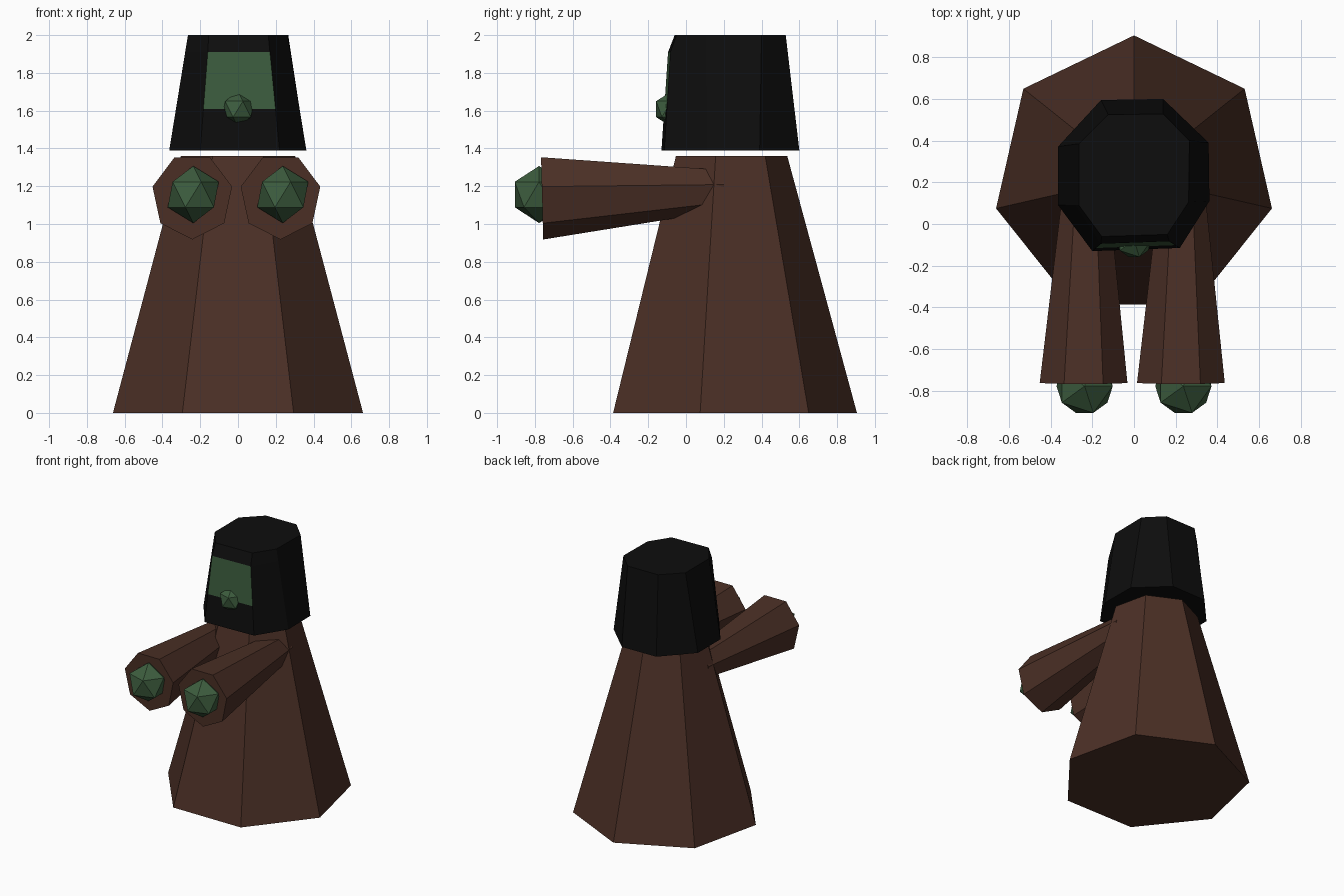
import bpy, bmesh, math
from mathutils import Vector

cube = bpy.data.objects.get("Cube")
if cube:
    bpy.data.objects.remove(cube, do_unlink=True)


def material(name, color):
    mat = bpy.data.materials.new(name)
    mat.use_nodes = True
    mat.diffuse_color = (*color, 1)
    bsdf = next(n for n in mat.node_tree.nodes if n.type == 'BSDF_PRINCIPLED')
    bsdf.inputs["Base Color"].default_value = (*color, 1)
    return mat


brown = material("robe brown", (0.071, 0.029, 0.019))
green = material("skin green", (0.046, 0.108, 0.048))
black = material("hood black", (0.004, 0.004, 0.004))


def finish(name, bm, *mats):
    bmesh.ops.recalc_face_normals(bm, faces=bm.faces[:])
    mesh = bpy.data.meshes.new(name)
    bm.to_mesh(mesh)
    bm.free()
    for mat in mats:
        mesh.materials.append(mat)
    obj = bpy.data.objects.new(name, mesh)
    bpy.context.collection.objects.link(obj)
    return obj


def loft(rings):
    """Closed solid through matching rings of points; returns it with its side bands."""
    bm = bmesh.new()
    loops = [[bm.verts.new(p) for p in ring] for ring in rings]
    bands = []
    for a, b in zip(loops, loops[1:]):
        n = len(a)
        bands.append([bm.faces.new((a[i], a[(i + 1) % n], b[(i + 1) % n], b[i]))
                      for i in range(n)])
    bm.faces.new(loops[0][::-1])
    bm.faces.new(loops[-1])
    return bm, bands


def heptagon(center, u, v, start):
    """Seven points around a centre, spanned by axes u and v."""
    turns = [math.radians(start) + math.tau * i / 7 for i in range(7)]
    return [Vector(center) + Vector(u) * math.cos(t) + Vector(v) * math.sin(t)
            for t in turns]


# Robe: seven-sided tapered body with a corner at the back
robe = [heptagon((0, 0.226, z), (r, 0, 0), (0, r, 0), 90)
        for z, r in ((0, 0.679), (1.36, 0.31))]
finish("robe", loft(robe)[0], brown)

# Sleeves: seven-sided tapers, widening forward, with a corner at the bottom
for side, x_cuff, x_shoulder in (("right", -0.242, -0.232), ("left", 0.225, 0.231)):
    cuff = heptagon((x_cuff, -0.762, 1.147), (0.216, 0, 0), (0, -0.006, 0.229), -90)
    shoulder = heptagon((x_shoulder, 0.2, 1.184), (0.108, 0, 0), (0, 0, 0.112), -90)
    finish(side + "_sleeve", loft([cuff, shoulder])[0], brown)


# Hands and nose: plain twenty-sided balls
def ball(name, center, radius):
    bm = bmesh.new()
    bmesh.ops.create_icosphere(bm, subdivisions=1, radius=radius)
    bmesh.ops.translate(bm, verts=bm.verts, vec=center)
    finish(name, bm, green)


ball("right_hand", (-0.237, -0.778, 1.156), 0.151)
ball("left_hand", (0.237, -0.778, 1.156), 0.151)
ball("nose", (0, -0.078, 1.608), 0.094)

# Hood: uneven eight-sided taper; the first two corners frame the face
z_low, z_chin, z_brow, z_top = 1.39, 1.61, 1.91, 2.0
rim = [(-0.2, -0.13), (0.22, -0.115), (0.362, 0.11), (0.358, 0.39),
       (0.14, 0.6), (-0.158, 0.595), (-0.364, 0.372), (-0.364, 0.09)]
crown = [(-0.155, -0.06), (0.16, -0.05), (0.262, 0.105), (0.266, 0.4),
         (0.14, 0.528), (-0.124, 0.525), (-0.265, 0.385), (-0.265, 0.09)]
brow = [(-0.16, -0.095), (0.169, -0.083)]


def hood_ring(z):
    t = (z - z_low) / (z_top - z_low)
    ring = [Vector(a).lerp(Vector(b), t) for a, b in zip(rim, crown)]
    if z <= z_brow:
        t = (z - z_low) / (z_brow - z_low)
        ring[:2] = [Vector(a).lerp(Vector(b), t) for a, b in zip(rim, brow)]
    return [(p.x, p.y, z) for p in ring]


hood, bands = loft([hood_ring(z) for z in (z_low, z_chin, z_brow, z_top)])
bands[1][0].material_index = 1  # face opening between chin and brow
finish("hood", hood, black, green)
